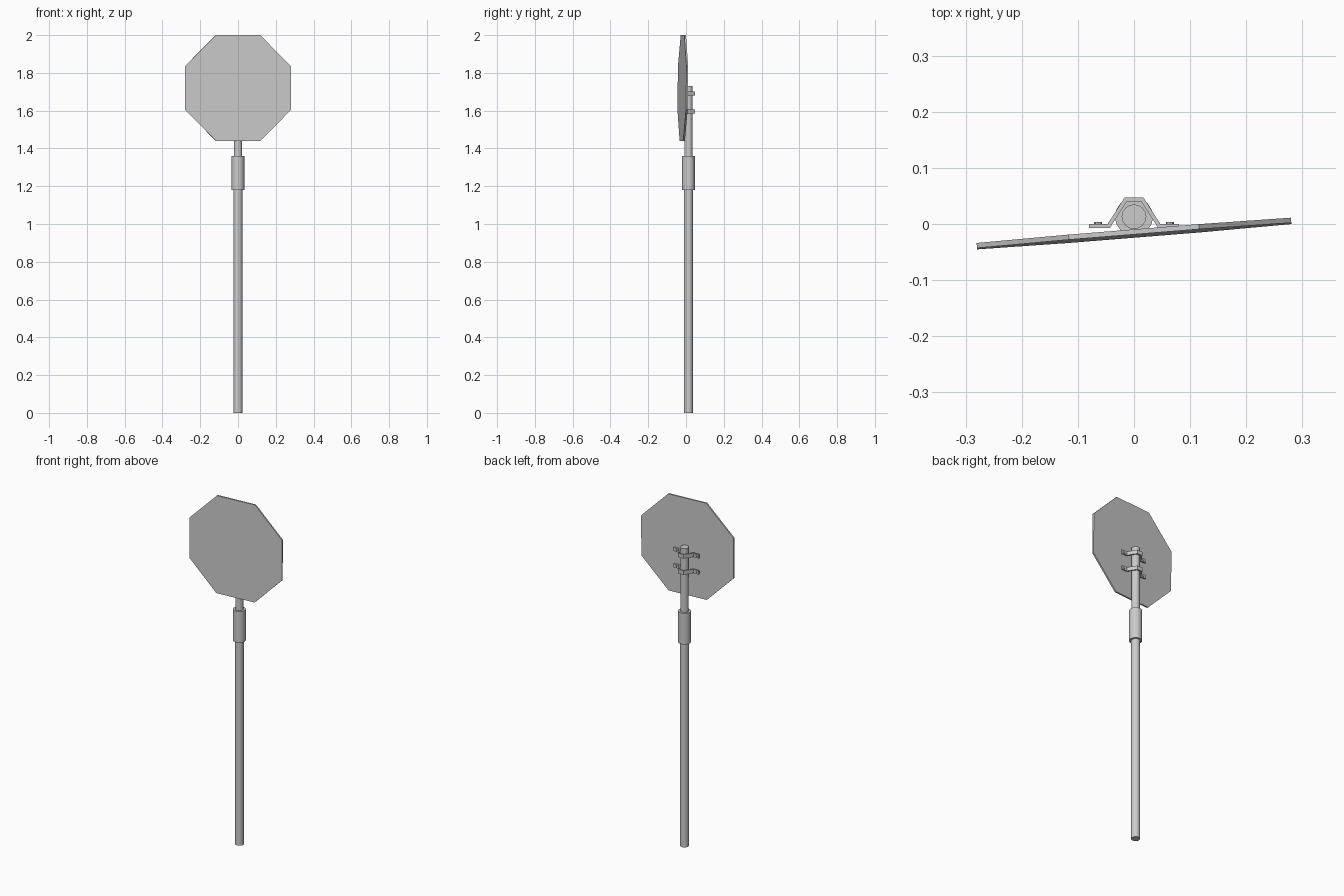
import bpy, bmesh
from math import pi, cos, sin, radians

if "Cube" in bpy.data.objects:
    bpy.data.objects.remove(bpy.data.objects["Cube"])

POLE_Y = 0.013


def mesh_object(name, bm):
    bmesh.ops.recalc_face_normals(bm, faces=bm.faces)
    me = bpy.data.meshes.new(name)
    bm.to_mesh(me)
    bm.free()
    ob = bpy.data.objects.new(name, me)
    bpy.context.collection.objects.link(ob)
    return ob


def tube(name, r, z0, z1, sides=16):
    bpy.ops.mesh.primitive_cylinder_add(vertices=sides, radius=r, depth=z1 - z0,
                                        location=(0, POLE_Y, (z0 + z1) / 2))
    ob = bpy.context.object
    ob.name = name
    bpy.ops.object.shade_smooth_by_angle(angle=radians(40))
    return ob


def extrude_outline(name, pts, vec):
    bm = bmesh.new()
    face = bm.faces.new([bm.verts.new(p) for p in pts])
    ext = bmesh.ops.extrude_face_region(bm, geom=[face])
    moved = [v for v in ext["geom"] if isinstance(v, bmesh.types.BMVert)]
    bmesh.ops.translate(bm, verts=moved, vec=vec)
    return mesh_object(name, bm)


# Post: lower pole, joining sleeve, upper pole
tube("lower_pole", 0.0235, 0.0, 1.27)
tube("joint_sleeve", 0.034, 1.18, 1.36)
tube("upper_pole", 0.022, 1.27, 1.73)

# Octagonal sign plate, turned slightly on the post
R = 0.281 / cos(pi / 8)
T = 0.009
octagon = [(R * cos(pi / 8 + i * pi / 4), -T / 2, R * sin(pi / 8 + i * pi / 4))
           for i in range(8)]
plate = extrude_outline("sign_plate", octagon, (0, T, 0))
plate.location = (0, -0.017, 1.72)
plate.rotation_euler = (radians(-0.6), 0, radians(4.6))

# Clamps: bent strap around the pole with a bolt head on each flange
outer = [(-0.080, 0.0), (-0.047, 0.0), (-0.017, 0.047)]
inner = [(-0.080, -0.007), (-0.043, -0.007), (-0.013, 0.040)]


def mirrored(half):
    return half + [(-x, y) for x, y in reversed(half)]


strap = mirrored(outer) + mirrored(inner)[::-1]
for label, z in (("lower", 1.596), ("upper", 1.690)):
    extrude_outline(label + "_clamp", [(x, y, z - 0.011) for x, y in strap],
                    (0, 0, 0.022))
    for side, x in (("left", -0.064), ("right", 0.064)):
        bpy.ops.mesh.primitive_cylinder_add(vertices=8, radius=0.007, depth=0.006,
                                            location=(x, 0.001, z),
                                            rotation=(pi / 2, 0, 0))
        bpy.context.object.name = f"{label}_{side}_bolt"
